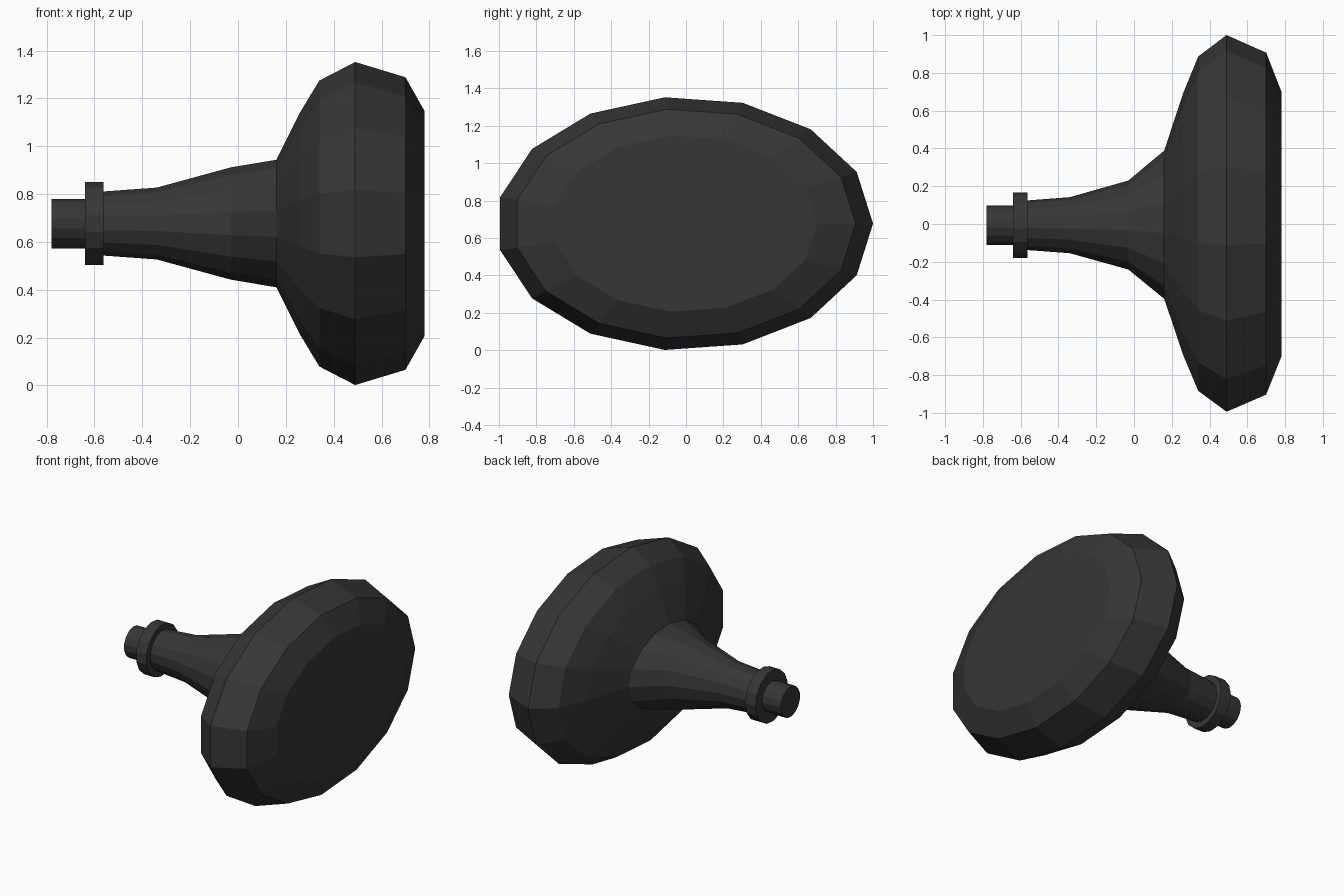
import bpy, bmesh
from math import sin, cos, tau

cube = bpy.data.objects.get("Cube")
if cube:
    bpy.data.objects.remove(cube)

SIDES = 15
CENTRE_Y, CENTRE_Z = -0.008, 0.677

black = bpy.data.materials.new("matte black")
black.use_nodes = True
colour = (0.037, 0.037, 0.037, 1)
black.diffuse_color = colour
black.node_tree.nodes["Principled BSDF"].inputs["Base Color"].default_value = colour


def loft(name, rings):
    """Closed solid along x through elliptical rings (x, y radius, z radius)."""
    bm = bmesh.new()
    loops = []
    for x, ry, rz in rings:
        loops.append([bm.verts.new((x, CENTRE_Y + ry * cos(tau * k / SIDES),
                                    CENTRE_Z + rz * sin(tau * k / SIDES)))
                      for k in range(SIDES)])
    for a, b in zip(loops, loops[1:]):
        for k in range(SIDES):
            n = (k + 1) % SIDES
            bm.faces.new((a[k], a[n], b[n], b[k]))
    bm.faces.new(loops[0])
    bm.faces.new(loops[-1])
    bmesh.ops.recalc_face_normals(bm, faces=bm.faces)
    mesh = bpy.data.meshes.new(name)
    bm.to_mesh(mesh)
    bm.free()
    mesh.materials.append(black)
    obj = bpy.data.objects.new(name, mesh)
    bpy.context.collection.objects.link(obj)
    return obj


# Oval head flaring out of the round neck
loft("head_and_neck", [
    (-0.60, 0.130, 0.132), (-0.34, 0.150, 0.151), (-0.03, 0.238, 0.236),
    (0.16, 0.397, 0.268), (0.26, 0.700, 0.468), (0.34, 0.895, 0.601),
    (0.49, 1.008, 0.679), (0.70, 0.915, 0.615), (0.78, 0.710, 0.473)])

# Raised ring at the end of the neck
loft("collar", [(-0.64, 0.175, 0.175), (-0.563, 0.175, 0.175)])

# Short connecting peg
loft("end_peg", [(-0.78, 0.105, 0.104), (-0.62, 0.105, 0.104)])
